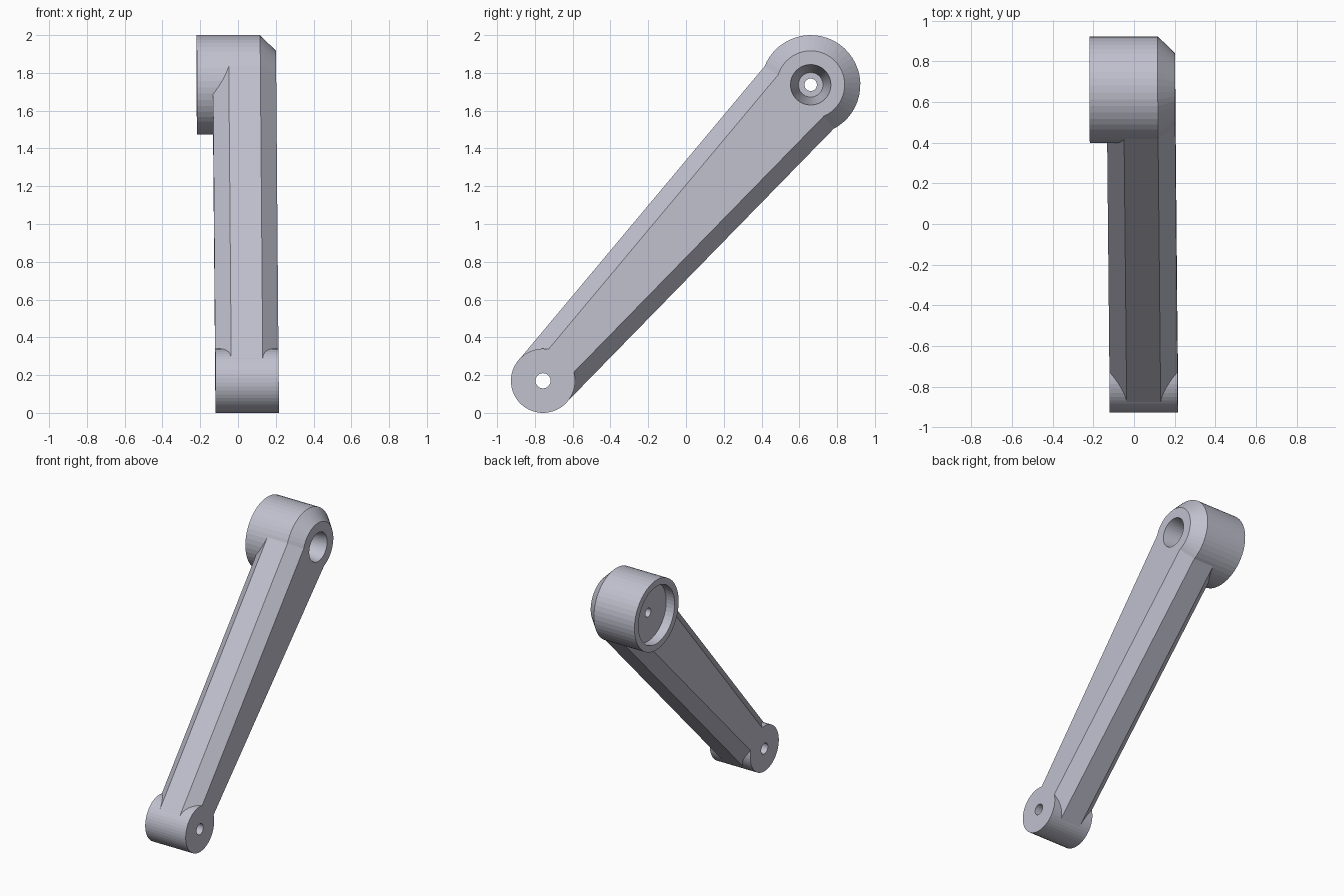
import bpy, bmesh, math
from mathutils import Matrix, Vector

old = bpy.data.objects.get("Cube")
if old:
    bpy.data.objects.remove(old, do_unlink=True)

SEGMENTS = 48
SMALL_R, BIG_R = 0.17, 0.263
INNER, OUTER = -0.12, 0.215          # side faces of the bar
CHAMFER = 0.084
small_c = Vector((0, -0.757, 0.17))
big_c = Vector((0, 0.66, 1.737))
along = (big_c - small_c).normalized()
LENGTH = (big_c - small_c).length

# Local frame: x sideways, y along the arm, z across it, with a slight sideways lean
across = Vector((1, 0, 0)).cross(along)
frame = Matrix.Translation(small_c) @ Matrix((
    (1, -0.0063, 0, 0),
    (0, along.y, across.y, 0),
    (0, along.z, across.z, 0),
    (0, 0, 0, 1)))

grey = bpy.data.materials.new("light_grey")
grey.use_nodes = True
colour = (0.53, 0.53, 0.62, 1)
grey.diffuse_color = colour
shader = next(n for n in grey.node_tree.nodes if n.type == 'BSDF_PRINCIPLED')
shader.inputs["Base Color"].default_value = colour


def skin(name, rings):
    """Closed solid through equal-sized rings of local points."""
    bm = bmesh.new()
    loops = [[bm.verts.new(frame @ Vector(p)) for p in ring] for ring in rings]
    count = len(loops[0])
    for a, b in zip(loops, loops[1:]):
        for i in range(count):
            j = (i + 1) % count
            bm.faces.new((a[i], a[j], b[j], b[i]))
    bm.faces.new(loops[0])
    bm.faces.new(loops[-1])
    bmesh.ops.recalc_face_normals(bm, faces=bm.faces)
    mesh = bpy.data.meshes.new(name)
    bm.to_mesh(mesh)
    bm.free()
    mesh.materials.append(grey)
    obj = bpy.data.objects.new(name, mesh)
    bpy.context.collection.objects.link(obj)
    return obj


def turned(name, centre, profile):
    """Round solid about the sideways axis from (x, radius) pairs."""
    angles = [2 * math.pi * i / SEGMENTS for i in range(SEGMENTS)]
    return skin(name, [[(x, centre + r * math.cos(a), r * math.sin(a)) for a in angles]
                       for x, r in profile])


def bar_section(s, half):
    flat = half - CHAMFER
    side = [(INNER, flat), (INNER + CHAMFER, half), (OUTER - CHAMFER, half), (OUTER, flat)]
    return [(x, s, t) for x, t in side] + [(x, s, -t) for x, t in reversed(side)]


def combine(target, helper, operation):
    helper.hide_render = True
    mod = target.modifiers.new(helper.name, 'BOOLEAN')
    mod.operation = operation
    mod.solver = 'EXACT'
    mod.object = helper
    bpy.context.view_layer.objects.active = target
    bpy.ops.object.modifier_apply(modifier=mod.name)
    bpy.data.objects.remove(helper, do_unlink=True)


# Tapered bar with chamfered edges
arm = skin("lever_arm", [bar_section(0, SMALL_R - 0.001), bar_section(LENGTH, 0.25)])

# Round ends
combine(arm, turned("small_hub", 0, [(INNER, SMALL_R), (OUTER, SMALL_R)]), 'UNION')
combine(arm, turned("big_hub", LENGTH, [(-0.205, BIG_R), (OUTER - CHAMFER, BIG_R),
                                        (OUTER, 0.18)]), 'UNION')

# Pin hole, shallow pocket, tapered bore and through hole
combine(arm, turned("pin_hole", 0, [(-0.4, 0.04), (0.4, 0.04)]), 'DIFFERENCE')
combine(arm, turned("pocket", LENGTH, [(-0.3, 0.215), (-0.135, 0.215)]), 'DIFFERENCE')
combine(arm, turned("bore", LENGTH, [(-0.04, 0.065), (OUTER, 0.107), (0.255, 0.114)]), 'DIFFERENCE')
combine(arm, turned("through_hole", LENGTH, [(-0.4, 0.033), (0.4, 0.033)]), 'DIFFERENCE')
